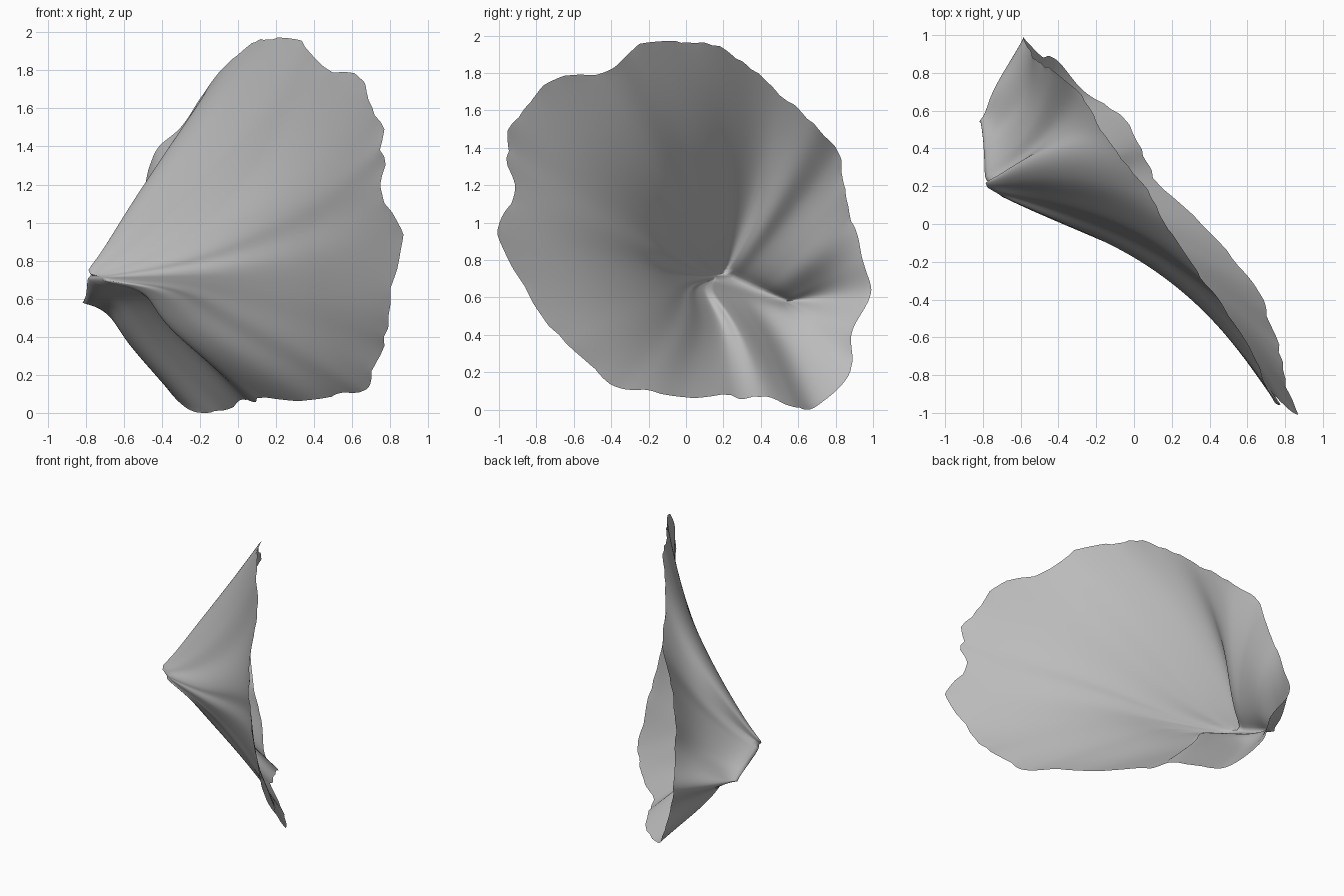
import bpy, bmesh, math, random
from mathutils import Vector

if "Cube" in bpy.data.objects:
    bpy.data.objects.remove(bpy.data.objects["Cube"])

random.seed(11)
SEGMENTS, RINGS = 256, 44
PEAK = Vector((-0.845, 0.2, 0.7))       # tip of the crumpled sheet
HEEL = Vector((-0.84, 0.53, 0.58))      # end of the short crease behind the tip
NOSE = Vector((0.23, -0.14, 0.02))      # pinch that narrows the sheet near the tip

# Rim control rows: x, y, z and how far the sheet sags between tip and rim
upper_rim = [
    (.17, 0, 1.97, .12), (.05, .2, 1.92, .03), (-.09, .38, 1.8, 0),
    (-.2, .55, 1.65, .07), (-.3, .7, 1.5, .12), (-.43, .82, 1.38, .11),
    (-.5, .85, 1.15, .11), (-.54, .9, .98, .1), (-.57, .94, .8, .03),
    (-.58, .99, .61, -.02), (-.49, .89, .42, .03), (-.42, .88, .2, .04),
    (-.25, .7, .01, 0),
]
lower_rim = [
    (-.07, .57, .02, .06), (.02, .43, .07, .12), (.08, .3, .06, .07),
    (.14, .2, .08, .04), (.35, 0, .07, .08), (.54, -.2, .1, .16),
    (.69, -.4, .13, .22), (.75, -.6, .32, .28), (.79, -.8, .55, .32),
    (.84, -.99, .94, .33), (.76, -.92, 1.18, .33), (.75, -.95, 1.38, .32),
    (.72, -.89, 1.58, .31), (.64, -.72, 1.75, .29), (.47, -.42, 1.82, .25),
    (.33, -.26, 1.93, .2),
]
rows = [Vector(r) for r in upper_rim + lower_rim]


def clamp(v):
    return max(0.0, min(1.0, v))


def rim_at(u):
    """Closed smooth curve through the rim rows."""
    i, f = math.floor(u), u % 1
    a, b, c, d = (rows[(i + k) % len(rows)] for k in (-1, 0, 1, 2))
    return b + 0.5 * f * (c - a + f * (2 * a - 5 * b + 4 * c - d + f * (3 * (b - c) + d - a)))


def ragged(count, step, size):
    """Small irregular nibbles along the rim."""
    knots = [random.uniform(-size, size) for _ in range(count // step + 2)]
    return [knots[i // step] + (knots[i // step + 1] - knots[i // step]) * (i % step) / step
            for i in range(count)]


def pinch(t):
    """Rises quickly beside the tip, then fades toward the rim."""
    return t / .13 * math.exp(1 - t / .13) * (1 - t)


# Sheet: rings running from the tip crease out to the ragged rim
bm = bmesh.new()
nibbles = [a + b for a, b in zip(ragged(SEGMENTS, 4, .014), ragged(SEGMENTS, 2, .006))]
rings = [[] for _ in range(RINGS + 1)]
for s in range(SEGMENTS):
    u = s * len(rows) / SEGMENTS
    row = rim_at(u)
    calm = row * .6 + (rim_at(u - .6) + rim_at(u + .6)) * .2
    rim = row.xyz
    blend = clamp((rim.y - .45) / .4) * clamp((1.6 - rim.z) / .8)
    core = PEAK.lerp(HEEL, blend)
    spoke = (rim - PEAK).yz.normalized()
    pull = clamp(.4 - .8 * (.8 * spoke.x + .6 * spoke.y))
    bend = clamp(spoke.y) * clamp(1 - 2 * abs(spoke.x - .2))
    # Crease points snap to shared steps so that both sides weld
    rings[0].append(bm.verts.new(PEAK.lerp(HEEL, round(blend * 8) / 8)))
    for k in range(1, RINGS + 1):
        t = k / RINGS
        p = core.lerp(calm.xyz.lerp(rim, t ** 3), t * (1 + nibbles[s] * t ** 8))
        p.x += row.w * math.sin(math.pi * t ** .8) + .03 * pinch(t)
        p.y += .08 * bend * math.sin(math.pi * t)
        p += NOSE * pull * pinch(t)
        p.z = max(p.z, 0)
        rings[k].append(bm.verts.new(p))
for inner, outer in zip(rings, rings[1:]):
    for s in range(SEGMENTS):
        n = (s + 1) % SEGMENTS
        bm.faces.new((inner[s], inner[n], outer[n], outer[s]))
bmesh.ops.remove_doubles(bm, verts=rings[0], dist=.001)
# Soften the creases, leaving the rim as it is
soft = [v for v in bm.verts if not v.is_boundary]
for _ in range(6):
    bmesh.ops.smooth_vert(bm, verts=soft, factor=.5,
                          use_axis_x=True, use_axis_y=True, use_axis_z=True)
bmesh.ops.recalc_face_normals(bm, faces=bm.faces)
for f in bm.faces:
    f.smooth = True

mesh = bpy.data.meshes.new("crumpled_sheet")
bm.to_mesh(mesh)
bm.free()
sheet = bpy.data.objects.new("crumpled_sheet", mesh)
bpy.context.collection.objects.link(sheet)

grey = bpy.data.materials.new("plain grey")
grey.use_nodes = True
colour = (.5, .5, .5, 1)
grey.diffuse_color = colour
grey.node_tree.nodes["Principled BSDF"].inputs["Base Color"].default_value = colour
mesh.materials.append(grey)
